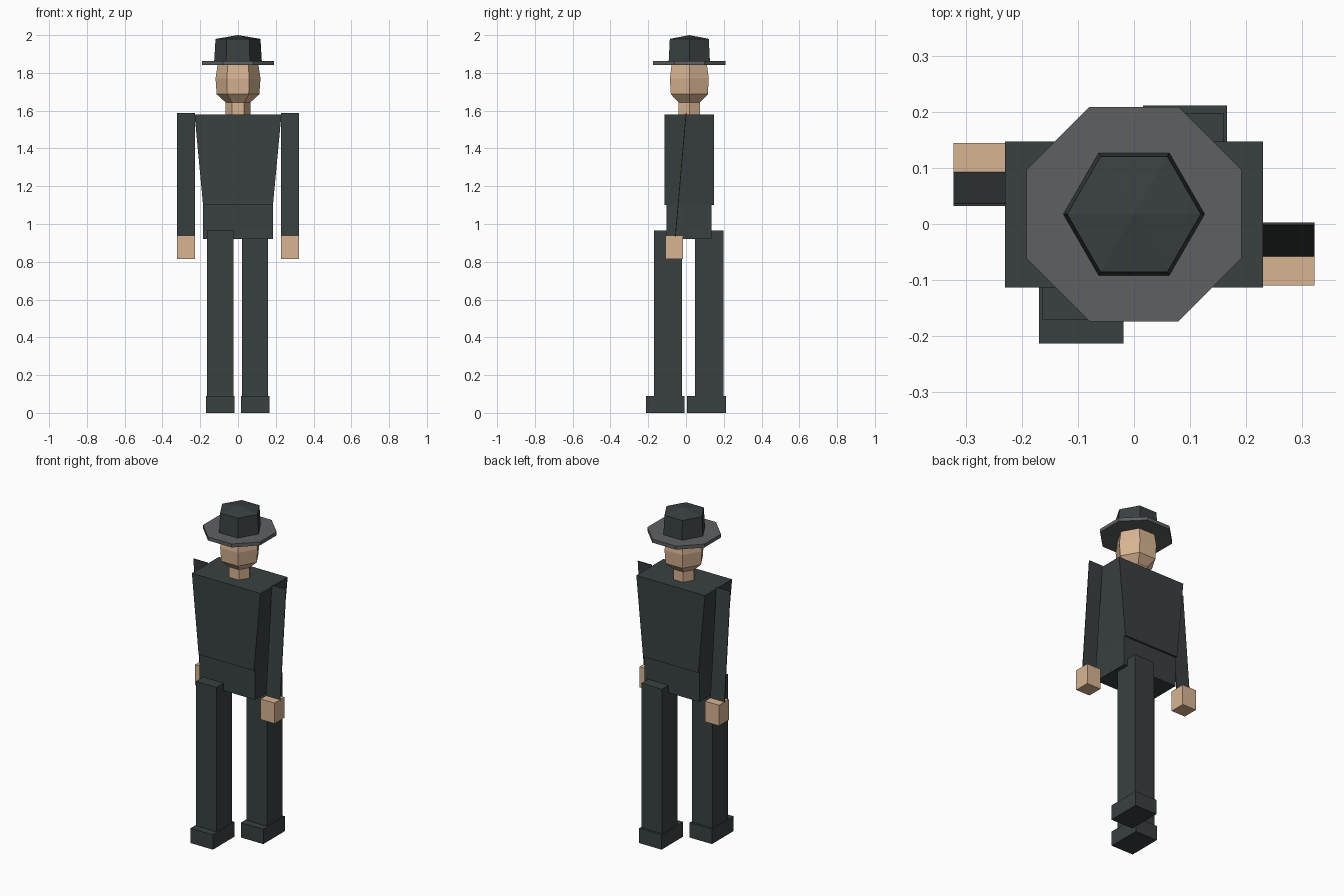
import bpy, math

if "Cube" in bpy.data.objects:
    bpy.data.objects.remove(bpy.data.objects["Cube"])

CY = 0.0175  # y of the body axis


def material(name, rgb):
    m = bpy.data.materials.new(name)
    m.diffuse_color = (*rgb, 1)
    m.use_nodes = True
    m.node_tree.nodes["Principled BSDF"].inputs["Base Color"].default_value = m.diffuse_color
    return m


SUIT = material("dark suit", (0.041, 0.051, 0.051))
BRIM = material("grey felt", (0.112, 0.117, 0.120))
SKIN = material("skin", (0.69, 0.46, 0.29))


def mesh(name, verts, faces, mat):
    me = bpy.data.meshes.new(name)
    me.from_pydata(verts, [], faces)
    me.materials.append(mat)
    ob = bpy.data.objects.new(name, me)
    bpy.context.collection.objects.link(ob)
    return ob


def stack(name, rings, mat, apex=None):
    """Skin a list of equal rings from bottom to top, with a flat or pointed lid."""
    n = len(rings[0])
    verts = [v for ring in rings for v in ring]
    faces = [tuple(range(n - 1, -1, -1))]
    for k in range(len(rings) - 1):
        for i in range(n):
            j = (i + 1) % n
            faces.append((k * n + i, k * n + j, (k + 1) * n + j, (k + 1) * n + i))
    top = (len(rings) - 1) * n
    if apex is None:
        faces.append(tuple(range(top, top + n)))
    else:
        verts.append(apex)
        faces += [(top + i, top + (i + 1) % n, top + n) for i in range(n)]
    return mesh(name, verts, faces, mat)


def rect(x0, x1, y0, y1, z):
    return [(x0, y0, z), (x1, y0, z), (x1, y1, z), (x0, y1, z)]


def box(name, x0, x1, y0, y1, z0, z1, mat):
    return stack(name, [rect(x0, x1, y0, y1, z0), rect(x0, x1, y0, y1, z1)], mat)


def turned(name, profile, sides, mat, offset=0.0, apex=None):
    rings = [[(r * math.cos(offset + math.tau * i / sides),
               CY + r * math.sin(offset + math.tau * i / sides), z)
              for i in range(sides)] for r, z in profile]
    return stack(name, rings, mat, apex and (0, CY, apex))


# Hat
turned("hat_brim", [(0.207, 1.842), (0.207, 1.863)], 8, BRIM, math.pi / 8)
turned("hat_crown", [(0.126, 1.863), (0.119, 1.98)], 6, SUIT, apex=2.0)

# Head and neck
turned("head", [(0.065, 1.643), (0.113, 1.687), (0.119, 1.77), (0.107, 1.85)], 6, SKIN)
turned("neck", [(0.065, 1.57), (0.065, 1.65)], 6, SKIN)

# Jacket and hips
stack("jacket", [rect(-0.185, 0.185, -0.113, 0.147, 1.10),
                 rect(-0.23, 0.23, -0.113, 0.147, 1.58)], SUIT)
box("hips", -0.185, 0.185, -0.102, 0.135, 0.92, 1.10, SUIT)

# Walking pose: right arm swings forward, left arm swings back
for side, s in (("right", 1), ("left", -1)):
    xa, xb = sorted((s * 0.228, s * 0.322))
    top, low, t = CY - s * 0.017, CY - s * 0.074, 0.002
    stack(side + "_arm", [rect(xa, xb, low - t, low + t, 0.93),
                          rect(xa, xb, top - t, top + t, 1.588)], SUIT)
    hand = CY - s * 0.08
    box(side + "_hand", xa, xb, hand - 0.047, hand + 0.047, 0.815, 0.94, SKIN)

# Legs and shoes: left leg forward, right leg back
for side, x, y in (("left", -0.094, -0.095), ("right", 0.091, 0.123)):
    box(side + "_leg", x - 0.069, x + 0.069, y - 0.075, y + 0.075, 0.08, 0.965, SUIT)
    box(side + "_shoe", x - 0.075, x + 0.075, y - 0.118, y + 0.088, 0, 0.09, SUIT)
